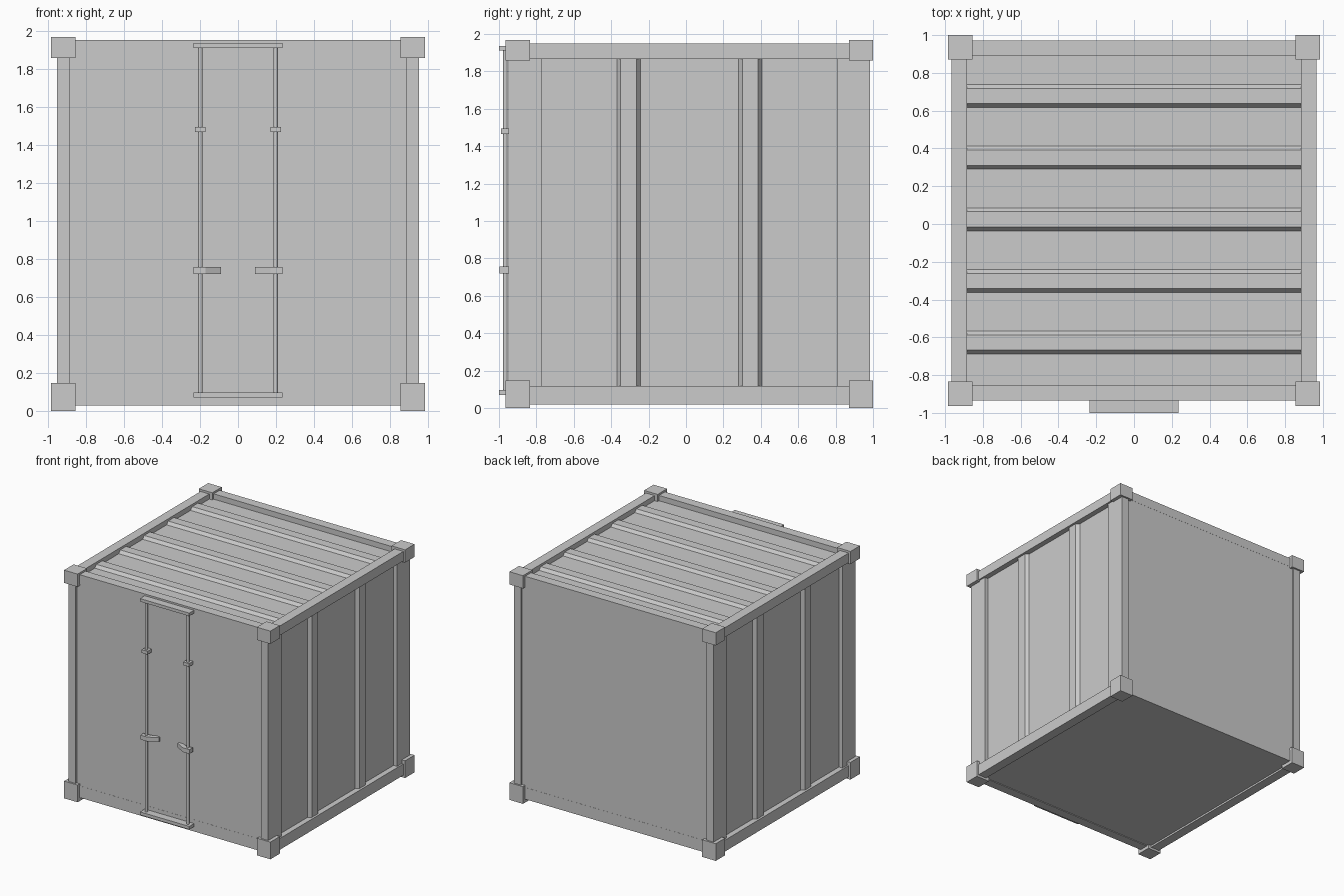
import bpy
import bmesh
from mathutils import Vector

if "Cube" in bpy.data.objects:
    bpy.data.objects.remove(bpy.data.objects["Cube"], do_unlink=True)

grey = bpy.data.materials.new("container_grey")
grey.use_nodes = True
COLOUR = (0.6, 0.6, 0.6, 1)
grey.diffuse_color = COLOUR
grey.node_tree.nodes["Principled BSDF"].inputs["Base Color"].default_value = COLOUR

MID = 0.018  # y centre of the body, without the lock gear


def finish(name, bm):
    bmesh.ops.recalc_face_normals(bm, faces=bm.faces)
    mesh = bpy.data.meshes.new(name)
    bm.to_mesh(mesh)
    bm.free()
    mesh.materials.append(grey)
    obj = bpy.data.objects.new(name, mesh)
    bpy.context.collection.objects.link(obj)
    return obj


def box(name, x, y, z):
    bm = bmesh.new()
    bmesh.ops.create_cube(bm, size=1)
    for v in bm.verts:
        v.co = Vector([(r[0] + r[1]) / 2 + c * (r[1] - r[0]) for c, r in zip(v.co, (x, y, z))])
    return finish(name, bm)


def prism(name, points, place, start, end):
    """Extrude a closed 2D outline; place(u, v, w) gives the 3D position."""
    bm = bmesh.new()
    face = bm.faces.new([bm.verts.new(place(u, v, start)) for u, v in points])
    new = bmesh.ops.extrude_face_region(bm, geom=[face])["geom"]
    shift = Vector(place(0, 0, end)) - Vector(place(0, 0, start))
    bmesh.ops.translate(bm, verts=[g for g in new if isinstance(g, bmesh.types.BMVert)], vec=shift)
    return finish(name, bm)


def ribbed(first, last, base, top, centres, half, slope, back):
    """Outline of a sheet with trapezoid ribs."""
    points = [(first, back), (first, base)]
    for c in centres:
        points += [(c - half, base), (c - half + slope, top), (c + half - slope, top), (c + half, base)]
    return points + [(last, base), (last, back)]


def span(sign, near, far):
    return sorted((sign * near, sign * far))


def y_span(sign, near, far):
    return [MID + v for v in span(sign, near, far)]


# Corner blocks, posts and rails
for sx, side in ((1, "left"), (-1, "right")):
    for sy, end in ((-1, "front"), (1, "back")):
        tag = end + "_" + side
        for z, level in (((0, 0.148), "bottom"), ((1.857, 1.967), "top")):
            box(f"corner_{level}_{tag}", span(sx, 0.855, 0.984), y_span(sy, 0.853, 0.982), z)
        box("post_" + tag, span(sx, 0.884, 0.953), y_span(sy, 0.788, 0.967), (0.1, 1.9))
    box("top_rail_" + side, span(sx, 0.884, 0.967), y_span(1, -0.95, 0.95), (1.867, 1.949))
    box("bottom_rail_" + side, span(sx, 0.884, 0.967), y_span(1, -0.95, 0.95), (0.019, 0.117))
    # Side sheet with two upright ribs
    outline = ribbed(MID - 0.79, MID + 0.79, 0.92, 0.948, (MID - 0.325, MID + 0.325), 0.063, 0.021, 0.89)
    prism("side_panel_" + side, outline, lambda u, v, w, s=sx: (s * v, u, w), 0.1, 1.88)

# End rails and recessed end panels with sloping borders
for sy, end in ((-1, "front"), (1, "back")):
    box("top_rail_" + end, (-0.9, 0.9), y_span(sy, 0.872, 0.953), (1.871, 1.951))
    box("bottom_rail_" + end, (-0.9, 0.9), y_span(sy, 0.872, 0.953), (0.029, 0.13))
    bm = bmesh.new()
    rim = [(-0.886, 0.13), (0.886, 0.13), (0.886, 1.871), (-0.886, 1.871)]
    outer = [bm.verts.new((x, MID + sy * 0.952, z)) for x, z in rim]
    face = bm.faces.new(outer)
    bmesh.ops.inset_region(bm, faces=[face], thickness=0.013)
    for v in bm.verts:
        if v not in outer:
            v.co.y = MID + sy * 0.905
    finish(end + "_panel", bm)

# Roof sheet with cross ribs
ribs = [0.025 + 0.326 * i for i in range(-2, 3)]
outline = ribbed(MID - 0.88, MID + 0.88, 1.905, 1.93, ribs, 0.061, 0.021, 1.88)
prism("roof", outline, lambda u, v, w: (w, u, v), -0.89, 0.89)

# Floor
box("floor", (-0.89, 0.89), y_span(1, -0.9, 0.9), (0.035, 0.09))

# Door overlap strip, split by the seam at the middle
for s, side in ((1, "left"), (-1, "right")):
    outline = [(0, 0.88), (0, 0.922), (s * 0.07, 0.922), (s * 0.105, 0.887), (s * 0.105, 0.88)]
    prism("door_strip_" + side, outline, lambda u, v, w: (u, -v, w), 0.143, 1.858)

# Lock plates across the rods
box("top_lock_plate", (-0.235, 0.235), (-1, -0.93), (1.91, 1.936))
box("bottom_lock_plate", (-0.235, 0.235), (-1, -0.93), (0.07, 0.097))

# Lock rods, guides and handles
for s, side in ((1, "left"), (-1, "right")):
    bm = bmesh.new()
    bmesh.ops.create_cone(bm, cap_ends=True, segments=12, radius1=0.012, radius2=0.012, depth=1.82)
    bmesh.ops.translate(bm, verts=bm.verts, vec=(s * 0.198, -0.966, 1.003))
    rod = finish("lock_rod_" + side, bm)
    for p in rod.data.polygons:
        p.use_smooth = abs(p.normal.z) < 0.5
    box("rod_guide_" + side, span(s, 0.17, 0.226), (-0.99, -0.885), (1.466, 1.494))
    outline = [(s * 0.234, 0.95), (s * 0.234, 0.996), (s * 0.17, 0.996),
               (s * 0.09, 0.95), (s * 0.09, 0.92), (s * 0.17, 0.95)]
    prism("handle_" + side, outline, lambda u, v, w: (u, -v, w), 0.72, 0.757)
